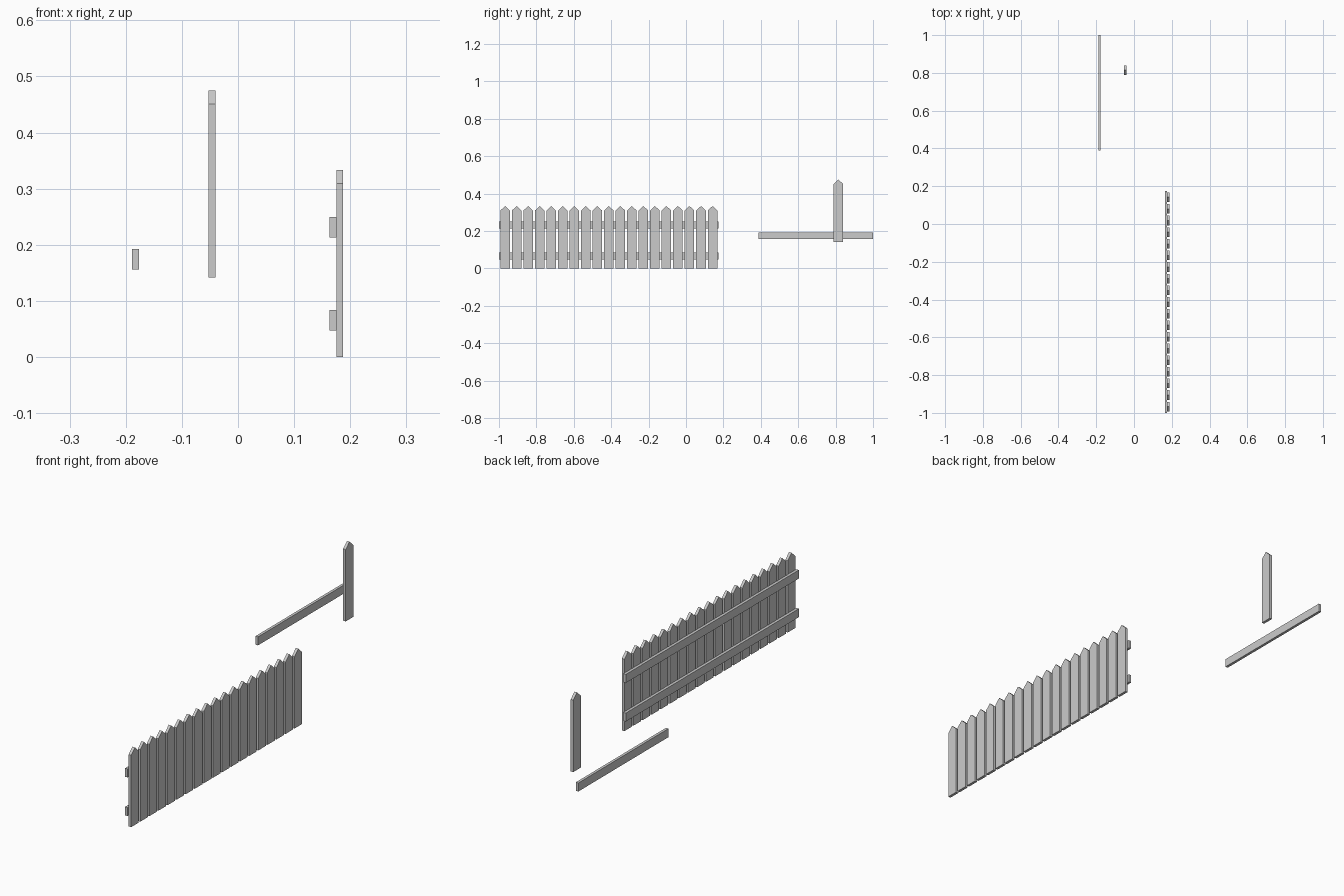
import bpy

if "Cube" in bpy.data.objects:
    bpy.data.objects.remove(bpy.data.objects["Cube"])


def prism(name, outline, x0, x1):
    """Extrude a (y, z) outline from x0 to x1."""
    n = len(outline)
    verts = [(x, y, z) for x in (x0, x1) for y, z in outline]
    faces = [tuple(reversed(range(n))), tuple(range(n, 2 * n))]
    faces += [(i, (i + 1) % n, (i + 1) % n + n, i + n) for i in range(n)]
    mesh = bpy.data.meshes.new(name)
    mesh.from_pydata(verts, [], faces)
    obj = bpy.data.objects.new(name, mesh)
    bpy.context.collection.objects.link(obj)
    return obj


def picket(name, x, y, z):
    w = 0.0255
    outline = [(y - w, z), (y + w, z), (y + w, z + 0.309),
               (y, z + 0.333), (y - w, z + 0.309)]
    return prism(name, outline, x, x + 0.012)


def rail(name, x, y0, y1, z):
    h = 0.0365
    return prism(name, [(y0, z), (y1, z), (y1, z + h), (y0, z + h)], x, x + 0.012)


# Fence panel: row of pointed pickets
for i in range(19):
    picket(f"picket_{i + 1}", 0.1755, -0.967 + i * 0.0616, 0)

# Fence panel: two backing rails
rail("lower_rail", 0.1635, -1.0, 0.175, 0.047)
rail("upper_rail", 0.1635, -1.0, 0.175, 0.213)

# Spare pieces beside the panel
picket("loose_picket", -0.0525, 0.8145, 0.142)
rail("loose_rail", -0.1885, 0.388, 1.0, 0.156)
